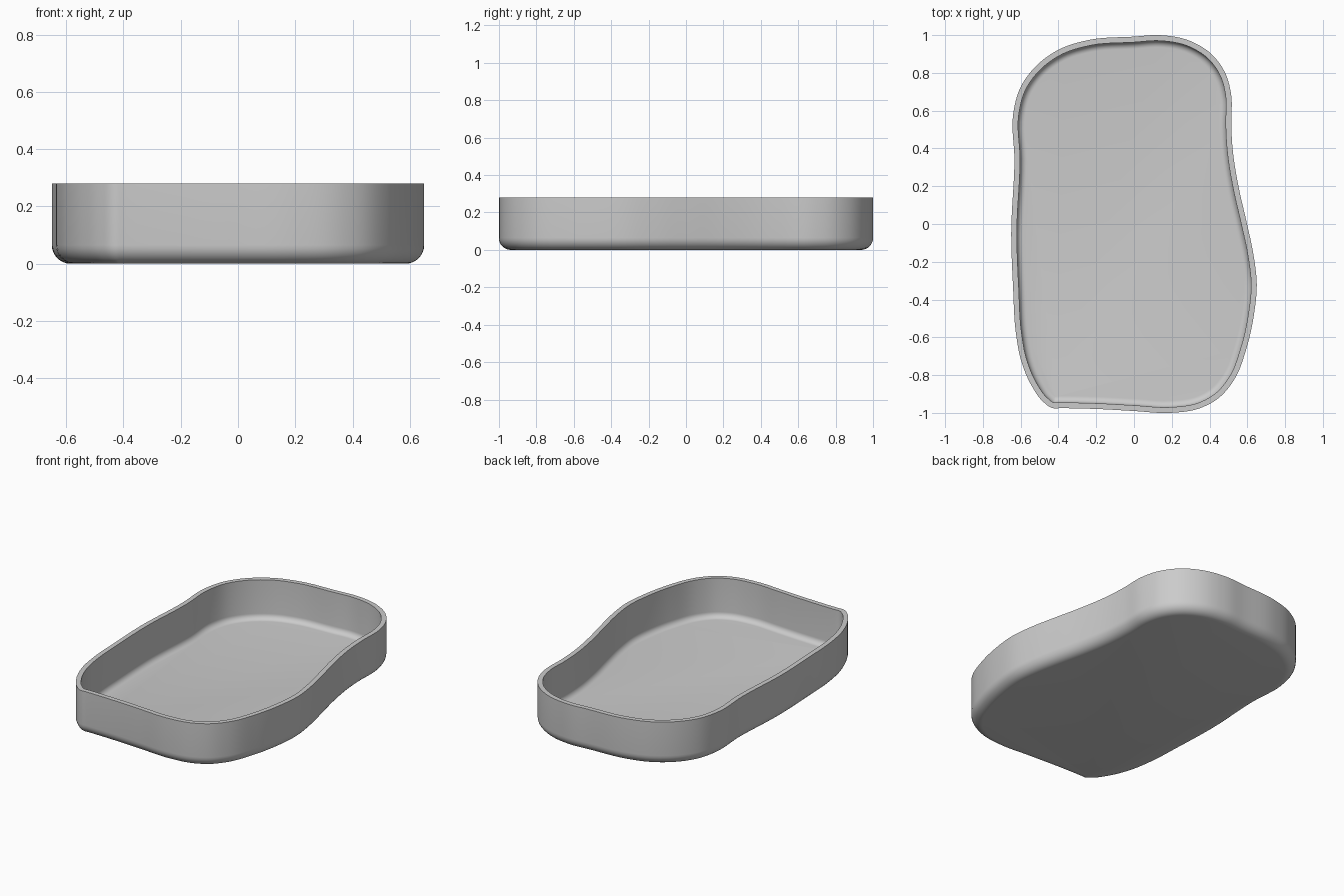
import bpy
import bmesh
import math
from mathutils import Vector

default_cube = bpy.data.objects.get("Cube")
if default_cube:
    bpy.data.objects.remove(default_cube, do_unlink=True)

HEIGHT = 0.28
WALL = 0.03
OUTER_RADIUS = 0.065
INNER_RADIUS = OUTER_RADIUS - WALL
STEPS_PER_SPAN = 6
FILLET_STEPS = 8

# Rim outline, counterclockwise from the pinched front corner
OUTLINE = [
    (-.43, -.975), (-.39, -.975), (-.18, -.98), (0, -.99), (.19, -1), (.35, -.975),
    (.45, -.92), (.53, -.825), (.595, -.66), (.635, -.48), (.65, -.32),
    (.632, -.16), (.595, .015), (.555, .19), (.522, .4), (.515, .53),
    (.515, .68), (.485, .795), (.415, .895), (.295, .97), (.135, 1),
    (0, .992), (-.235, .975), (-.395, .925), (-.525, .83), (-.605, .715),
    (-.64, .58), (-.633, .345), (-.65, -.05), (-.64, -.34), (-.625, -.58),
    (-.6, -.715), (-.54, -.86), (-.485, -.937),
]


def closed_spline(points, steps):
    """Smooth closed curve through the points, with tangents scaled to span length."""
    pts = [Vector(p) for p in points]
    count = len(pts)
    spans = [(pts[(i + 1) % count] - pts[i]).length for i in range(count)]
    slopes = []
    for i in range(count):
        before, after = spans[i - 1], spans[i]
        slope_in = (pts[i] - pts[i - 1]) / before
        slope_out = (pts[(i + 1) % count] - pts[i]) / after
        slopes.append((slope_in * after + slope_out * before) / (before + after))
    curve = []
    for i in range(count):
        j = (i + 1) % count
        for s in range(steps):
            t = s / steps
            ease = t * t * (3 - 2 * t)
            curve.append(pts[i].lerp(pts[j], ease)
                         + slopes[i] * spans[i] * t * (1 - t) ** 2
                         - slopes[j] * spans[i] * t * t * (1 - t))
    return curve


def inward_normals(curve):
    normals = []
    for i in range(len(curve)):
        tangent = curve[(i + 1) % len(curve)] - curve[i - 1]
        normals.append(Vector((-tangent.y, tangent.x)).normalized())
    return normals


def fillet(inset, floor, radius):
    """Quarter-round section from the floor up to the wall, as (inset, z)."""
    section = []
    for i in range(FILLET_STEPS + 1):
        angle = math.pi / 2 * i / FILLET_STEPS
        section.append((inset + radius * (1 - math.sin(angle)),
                        floor + radius * (1 - math.cos(angle))))
    return section


# Wall cross-section: outside bottom, over the rim, down to the inside floor
section = fillet(0, 0, OUTER_RADIUS)
section += [(0, HEIGHT), (WALL, HEIGHT)]
section += reversed(fillet(WALL, WALL, INNER_RADIUS))

# Sweep the section around the outline
outline = closed_spline(OUTLINE, STEPS_PER_SPAN)
normals = inward_normals(outline)
bm = bmesh.new()
rings = []
for inset, z in section:
    rings.append([bm.verts.new((*(p + n * inset), z)) for p, n in zip(outline, normals)])
for lower, upper in zip(rings, rings[1:]):
    for i in range(len(outline)):
        j = (i + 1) % len(outline)
        bm.faces.new((lower[i], lower[j], upper[j], upper[i]))

# Underside and inside floor
bm.faces.new(list(reversed(rings[0])))
bm.faces.new(rings[-1])

mesh = bpy.data.meshes.new("tray")
bm.to_mesh(mesh)
bm.free()
tray = bpy.data.objects.new("tray", mesh)
bpy.context.collection.objects.link(tray)

# Plain grey finish
grey = bpy.data.materials.new("light_grey")
grey.use_nodes = True
colour = (0.6, 0.6, 0.6, 1)
grey.diffuse_color = colour
grey.node_tree.nodes["Principled BSDF"].inputs["Base Color"].default_value = colour
mesh.materials.append(grey)

# Smooth walls with a crisp rim
bpy.ops.object.select_all(action="DESELECT")
tray.select_set(True)
bpy.context.view_layer.objects.active = tray
bpy.ops.object.shade_smooth_by_angle(angle=math.radians(35))
